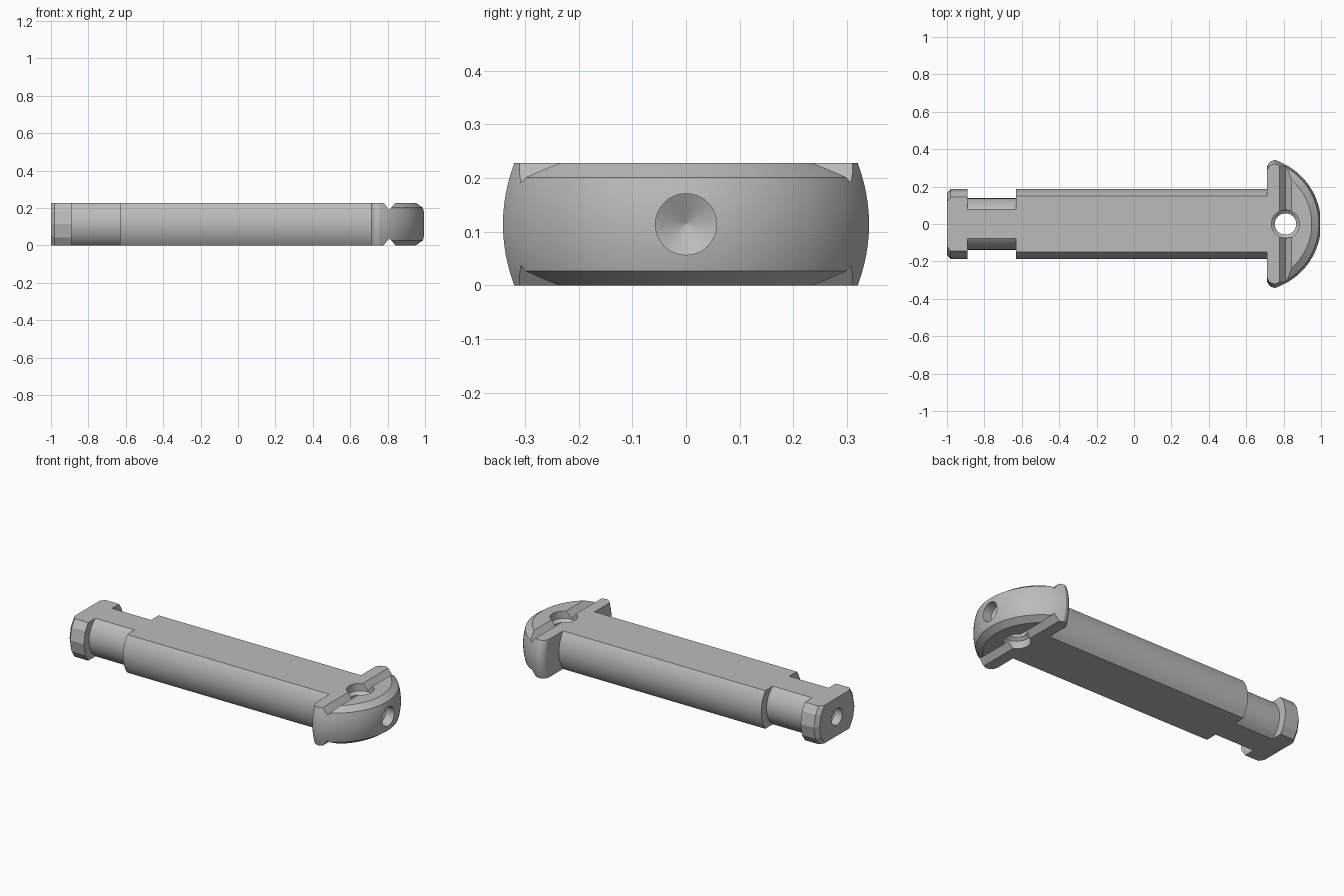
import bpy, bmesh, math
from mathutils import Matrix, Vector

if "Cube" in bpy.data.objects:
    bpy.data.objects.remove(bpy.data.objects["Cube"])

H = 0.228          # overall thickness
MID = H / 2
ALONG_X = Matrix.Translation((0, 0, MID)) @ Matrix.Rotation(math.pi / 2, 4, 'Y')

steel = bpy.data.materials.new("grey_steel")
steel.use_nodes = True
GREY = (0.5, 0.5, 0.5, 1)
steel.diffuse_color = GREY
steel.node_tree.nodes["Principled BSDF"].inputs["Base Color"].default_value = GREY


def finish(name, bm):
    bmesh.ops.remove_doubles(bm, verts=bm.verts, dist=1e-5)
    bmesh.ops.recalc_face_normals(bm, faces=bm.faces)
    mesh = bpy.data.meshes.new(name)
    bm.to_mesh(mesh)
    bm.free()
    obj = bpy.data.objects.new(name, mesh)
    bpy.context.collection.objects.link(obj)
    mesh.materials.append(steel)
    return obj


def loft(bm, rings, closed=False):
    """Skin a stack of point rings, capped or closed on itself."""
    rows = [[bm.verts.new(p) for p in ring] for ring in rings]
    pairs = list(zip(rows, rows[1:]))
    if closed:
        pairs.append((rows[-1], rows[0]))
    else:
        bm.faces.new(rows[0])
        bm.faces.new(rows[-1])
    for a, b in pairs:
        for i in range(len(a)):
            j = (i + 1) % len(a)
            bm.faces.new((a[i], a[j], b[j], b[i]))


def revolve(profile, matrix, seg=64, closed=False):
    """Turn (radius, height) points about local z."""
    bm = bmesh.new()
    turns = [math.tau * i / seg for i in range(seg)]
    loft(bm, [[matrix @ Vector((r * math.cos(t), r * math.sin(t), h)) for t in turns]
              for r, h in profile], closed)
    return bm


def clip(bm, point, normal):
    """Remove everything on the normal side and cap the cut."""
    geom = bm.verts[:] + bm.edges[:] + bm.faces[:]
    cut = bmesh.ops.bisect_plane(bm, geom=geom, plane_co=point, plane_no=normal,
                                 clear_outer=True)["geom_cut"]
    edges = [e for e in cut if isinstance(e, bmesh.types.BMEdge)]
    bmesh.ops.holes_fill(bm, edges=edges, sides=0)


def flat_rod(name, profile, seg):
    """Round bar along x with flats on top and bottom."""
    bm = revolve(profile, ALONG_X, seg)
    clip(bm, (0, 0, H), (0, 0, 1))
    clip(bm, (0, 0, 0), (0, 0, -1))
    return finish(name, bm)


def carve(obj, cutter):
    mod = obj.modifiers.new("cut", 'BOOLEAN')
    mod.object = cutter
    mod.operation = 'DIFFERENCE'
    mod.solver = 'EXACT'
    bpy.context.view_layer.objects.active = obj
    bpy.ops.object.modifier_apply(modifier=mod.name)
    bpy.data.objects.remove(cutter)


def smooth(obj):
    bpy.ops.object.select_all(action='DESELECT')
    obj.select_set(True)
    bpy.context.view_layer.objects.active = obj
    bpy.ops.object.shade_smooth_by_angle(angle=math.radians(20))


# Shaft, neck and faceted tail
shaft = flat_rod("shaft", [(0.188, -0.63), (0.188, 0.71)], 96)
neck = flat_rod("neck", [(0.138, -0.89), (0.138, -0.63)], 64)
tail = flat_rod("tail", [(0.165, -1), (0.188, -0.98), (0.188, -0.89)], 16)
carve(tail, finish("tail_hole", revolve(
    [(0.05, -1.02), (0.05, -0.95), (0.001, -0.92)], ALONG_X, 32)))

# Head: half-round plate with a bulging rim and rounded back corners
CX, R, BACK, FILLET = 0.64, 0.36, 0.71, 0.045


def head_outline(z):
    inset = 0.02 * ((z - MID) / MID) ** 2
    r = R - inset
    corner_x = BACK + FILLET
    corner_y = math.sqrt(r * r - (corner_x - CX) ** 2) - FILLET
    a = math.atan2(corner_y + FILLET, corner_x - CX)
    side = [(CX + r * math.cos(a * i / 32), r * math.sin(a * i / 32)) for i in range(33)]
    for i in range(1, 9):
        t = math.pi / 2 * (1 + i / 8)
        side.append((corner_x + FILLET * math.cos(t), corner_y + FILLET * math.sin(t)))
    mirrored = [(x, -y) for x, y in reversed(side[1:])]
    return [(x, y, z) for x, y in side + mirrored]


bm = bmesh.new()
loft(bm, [head_outline(H * i / 12) for i in range(13)])
head = finish("head", bm)

# Rim chamfer and cross groove, on both flats
for top in (True, False):
    place = Matrix.Translation((CX, 0, 0))
    if not top:
        place = Matrix.Translation((CX, 0, H)) @ Matrix.Scale(-1, 4, (0, 0, 1))
    ring = revolve([(0.296, 0.238), (0.40, 0.238), (0.40, 0.165)], place, 128, closed=True)
    clip(ring, (0.81, 0, 0), (-1, 0, 0))
    carve(head, finish("chamfer_cutter", ring))

    def level(z):
        return z if top else H - z
    groove = bmesh.new()
    loft(groove, [[(x, y, level(z)) for x, z in
                   ((0.762, 0.248), (0.809, 0.19), (0.86, 0.248))] for y in (-0.5, 0.5)])
    carve(head, finish("groove_cutter", groove))

# Stepped cross hole and blind drilling in the nose
pin = Matrix.Translation((0.81, 0, 0))
carve(head, finish("pin_hole", revolve(
    [(0.075, -0.02), (0.075, 0.045), (0.057, 0.06), (0.057, H - 0.06),
     (0.075, H - 0.045), (0.075, H + 0.02)], pin, 48)))
carve(head, finish("nose_hole", revolve(
    [(0.001, 0.91), (0.057, 0.94), (0.057, 1.02)], ALONG_X, 48)))

for part in (shaft, neck, head):
    smooth(part)
